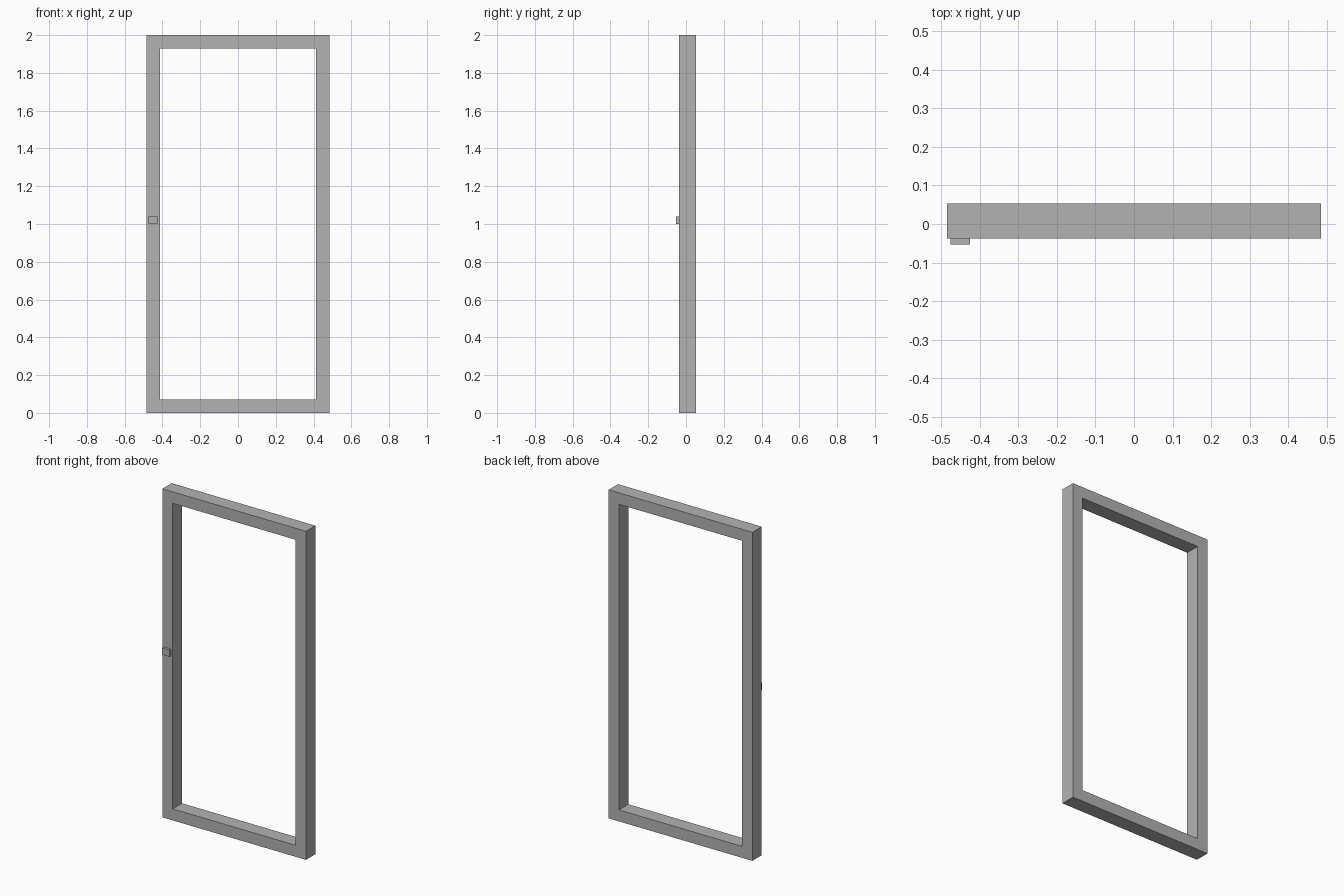
import bpy
import bmesh

cube = bpy.data.objects.get("Cube")
if cube:
    bpy.data.objects.remove(cube, do_unlink=True)

WIDTH, HEIGHT, BAR = 0.968, 2.0, 0.07
FRONT, BACK = -0.037, 0.053

# Single grey finish
grey = bpy.data.materials.new("plain grey")
grey.use_nodes = True
colour = (0.45, 0.45, 0.45, 1)
grey.diffuse_color = colour
grey.node_tree.nodes["Principled BSDF"].inputs["Base Color"].default_value = colour


def finish(name, bm):
    bmesh.ops.recalc_face_normals(bm, faces=bm.faces)
    mesh = bpy.data.meshes.new(name)
    bm.to_mesh(mesh)
    bm.free()
    mesh.materials.append(grey)
    obj = bpy.data.objects.new(name, mesh)
    bpy.context.collection.objects.link(obj)


def rectangle(bm, inset):
    x = WIDTH / 2 - inset
    low, high = inset, HEIGHT - inset
    return [bm.verts.new((px, FRONT, pz))
            for px, pz in ((-x, low), (x, low), (x, high), (-x, high))]


# Frame: rectangular ring extruded through its depth
bm = bmesh.new()
outer, inner = rectangle(bm, 0), rectangle(bm, BAR)
for i in range(4):
    j = (i + 1) % 4
    bm.faces.new((outer[i], outer[j], inner[j], inner[i]))
ring = bmesh.ops.extrude_face_region(bm, geom=bm.faces[:])["geom"]
back = [v for v in ring if isinstance(v, bmesh.types.BMVert)]
bmesh.ops.translate(bm, verts=back, vec=(0, BACK - FRONT, 0))
finish("door_frame", bm)

# Handle: small block on the front of the right upright
bm = bmesh.new()
bmesh.ops.create_cube(bm, size=1)
bmesh.ops.scale(bm, verts=bm.verts, vec=(0.05, 0.016, 0.042))
bmesh.ops.translate(bm, verts=bm.verts, vec=(-0.45, FRONT - 0.008, 1.02))
finish("handle", bm)
